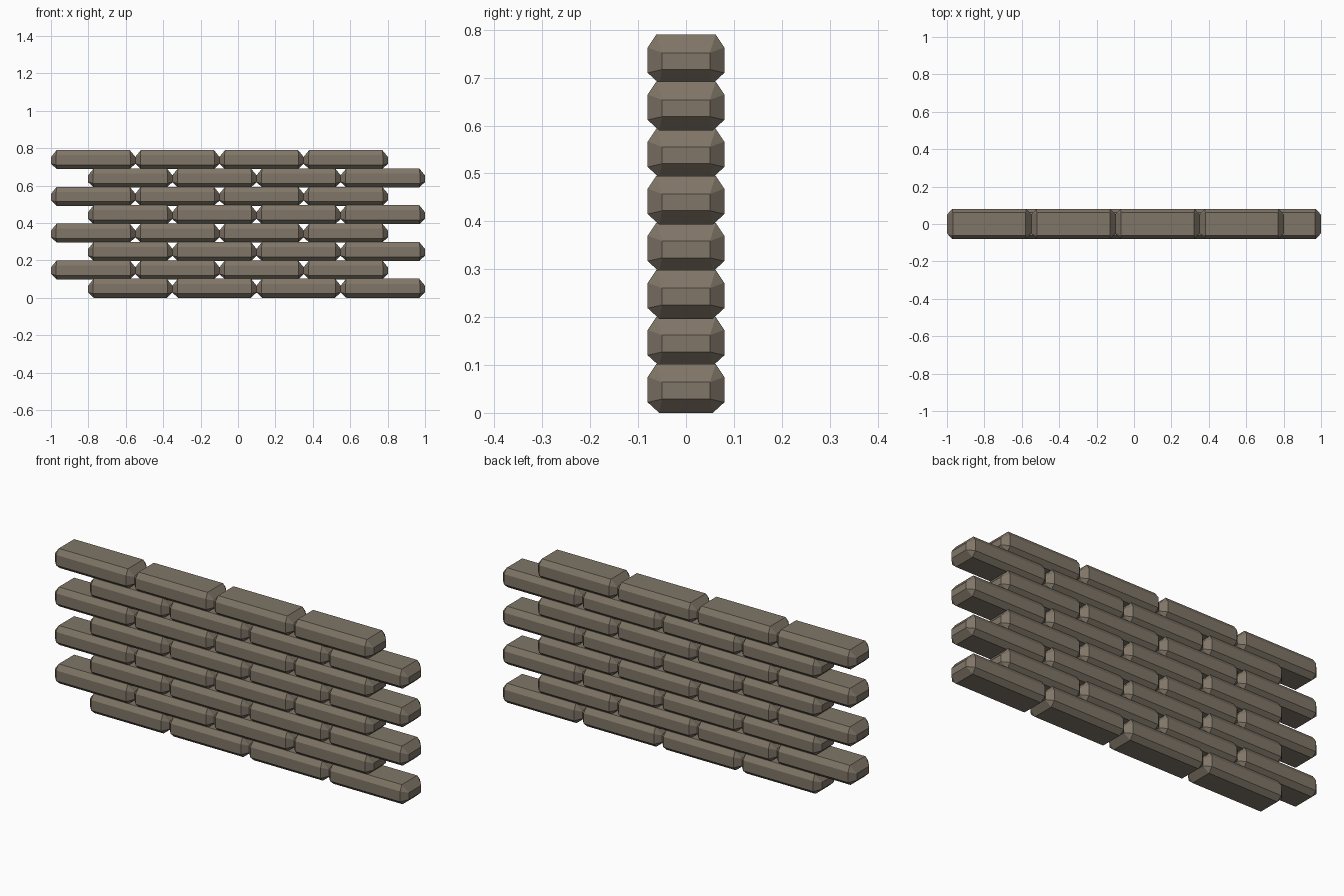
import bpy, bmesh

if "Cube" in bpy.data.objects:
    bpy.data.objects.remove(bpy.data.objects["Cube"])

stone = bpy.data.materials.new("warm grey stone")
stone.diffuse_color = (0.215, 0.18, 0.137, 1)
stone.use_nodes = True
stone.node_tree.nodes["Principled BSDF"].inputs["Base Color"].default_value = stone.diffuse_color

ROWS, COLS = 8, 4
PITCH_X, PITCH_Z = 0.45, 0.0983

# One chamfered brick: hull of its six flat faces
bm = bmesh.new()
for sx in (-1, 1):
    for sy in (-1, 1):
        corners = [(0.195, 0.056, 0.0), (0.195, 0.062, 0.102),    # bottom, top
                   (0.198, 0.08, 0.022), (0.198, 0.08, 0.075),    # front / back
                   (0.226, 0.05, 0.029), (0.226, 0.05, 0.064)]    # ends
        for x, y, z in corners:
            bm.verts.new((sx * x, sy * y, z))
bmesh.ops.convex_hull(bm, input=bm.verts[:])
bmesh.ops.dissolve_limit(bm, angle_limit=0.02, verts=bm.verts[:], edges=bm.edges[:])
bmesh.ops.recalc_face_normals(bm, faces=bm.faces[:])
mesh = bpy.data.meshes.new("brick")
bm.to_mesh(mesh)
bm.free()
mesh.materials.append(stone)

# Staggered courses
for r in range(ROWS):
    start = -0.774 if r % 2 else -0.576
    for c in range(COLS):
        ob = bpy.data.objects.new(f"brick_row{r + 1}_{c + 1}", mesh)
        ob.location = (start + c * PITCH_X, 0, r * PITCH_Z)
        bpy.context.collection.objects.link(ob)
